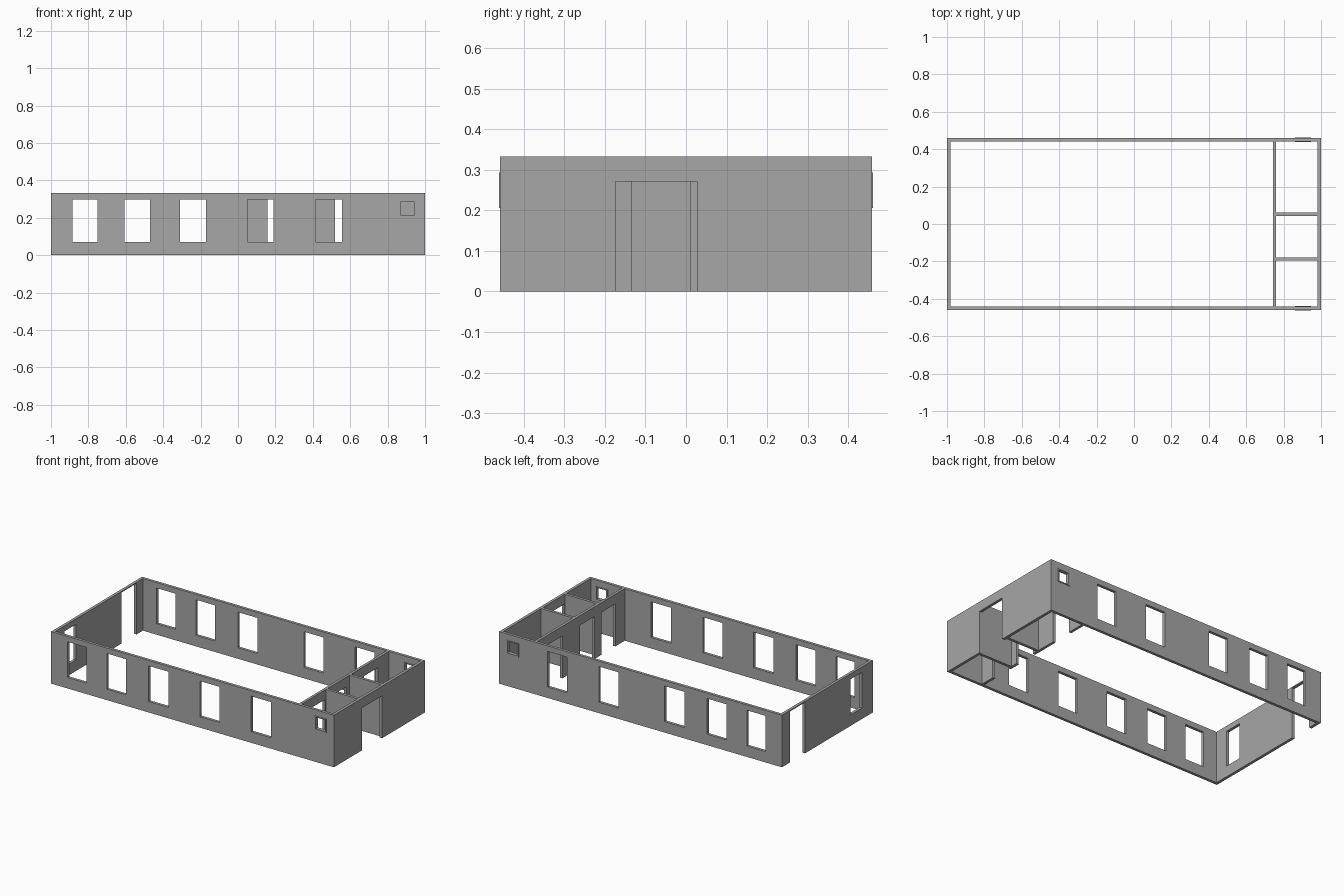
import bpy, bmesh
from mathutils import Vector

if "Cube" in bpy.data.objects:
    bpy.data.objects.remove(bpy.data.objects["Cube"])

H = 0.333           # wall height
T = 0.018           # wall thickness
X, Y = 1.0, 0.459   # outer half sizes

grey = bpy.data.materials.new("dark_grey")
grey.diffuse_color = (0.385, 0.385, 0.385, 1)
grey.use_nodes = True
grey.node_tree.nodes["Principled BSDF"].inputs["Base Color"].default_value = grey.diffuse_color


def panel(name, axis, a0, a1, start, depth, openings=(), z0=0.0, z1=H):
    """Upright slab running along axis, with rectangular openings (lo, hi, bottom, top)."""
    us = sorted({a0, a1, *[v for o in openings for v in o[:2]]})
    zs = sorted({z0, z1, *[v for o in openings for v in o[2:]]})

    def pt(u, z):
        return Vector((u, start, z)) if axis == 'x' else Vector((start, u, z))

    bm = bmesh.new()
    for ua, ub in zip(us, us[1:]):
        for za, zb in zip(zs, zs[1:]):
            um, zm = (ua + ub) / 2, (za + zb) / 2
            if any(o[0] < um < o[1] and o[2] < zm < o[3] for o in openings):
                continue
            bm.faces.new([bm.verts.new(pt(u, z)) for u, z in
                          ((ua, za), (ub, za), (ub, zb), (ua, zb))])
    bmesh.ops.remove_doubles(bm, verts=bm.verts, dist=1e-5)
    # give the sheet its thickness
    res = bmesh.ops.extrude_face_region(bm, geom=bm.faces[:], use_keep_orig=True)
    off = Vector((0, depth, 0)) if axis == 'x' else Vector((depth, 0, 0))
    for v in res['geom']:
        if isinstance(v, bmesh.types.BMVert):
            v.co += off
    bmesh.ops.recalc_face_normals(bm, faces=bm.faces)
    me = bpy.data.meshes.new(name)
    bm.to_mesh(me)
    bm.free()
    me.materials.append(grey)
    ob = bpy.data.objects.new(name, me)
    bpy.context.collection.objects.link(ob)
    return ob


WIN = (0.07, 0.298)
small = (0.872, 0.941, 0.213, 0.287)
front_x = [(-0.884, -0.752), (-0.607, -0.47), (-0.31, -0.17), (0.052, 0.19), (0.415, 0.556)]
back_x = front_x[:3] + [(0.157, 0.295), (0.519, 0.657)]

# long walls with windows, plus a framed vent window near the right end
for name, xs, s in (("front", front_x, -1), ("back", back_x, 1)):
    panel(name + "_wall", 'x', -X, X, s * Y, -s * T, [(a, b, *WIN) for a, b in xs] + [small])
    panel(name + "_vent_frame", 'x', 0.861, 0.947, s * (Y + 0.003), -s * (T + 0.006),
          [small], 0.206, 0.294)

# end walls
yi = Y - T
panel("right_wall", 'y', -yi, yi, X, -T, [(-0.174, 0.027, 0.0, 0.271)])
panel("left_wall", 'y', -yi, yi, -X, T, [(-0.352, -0.236, *WIN), (0.226, 0.378, 0.0, 0.326)])

# inner partition with three doorways
doors = [(-0.345, -0.205), (-0.135, 0.01), (0.19, 0.33)]
panel("partition_wall", 'y', -yi, yi, 0.742, 0.017, [(a, b, 0.0, 0.271) for a, b in doors])

# room dividers
for name, y in (("room_divider_back", 0.052), ("room_divider_front", -0.187)):
    panel(name, 'x', 0.759, X - T, y - 0.009, 0.018)
